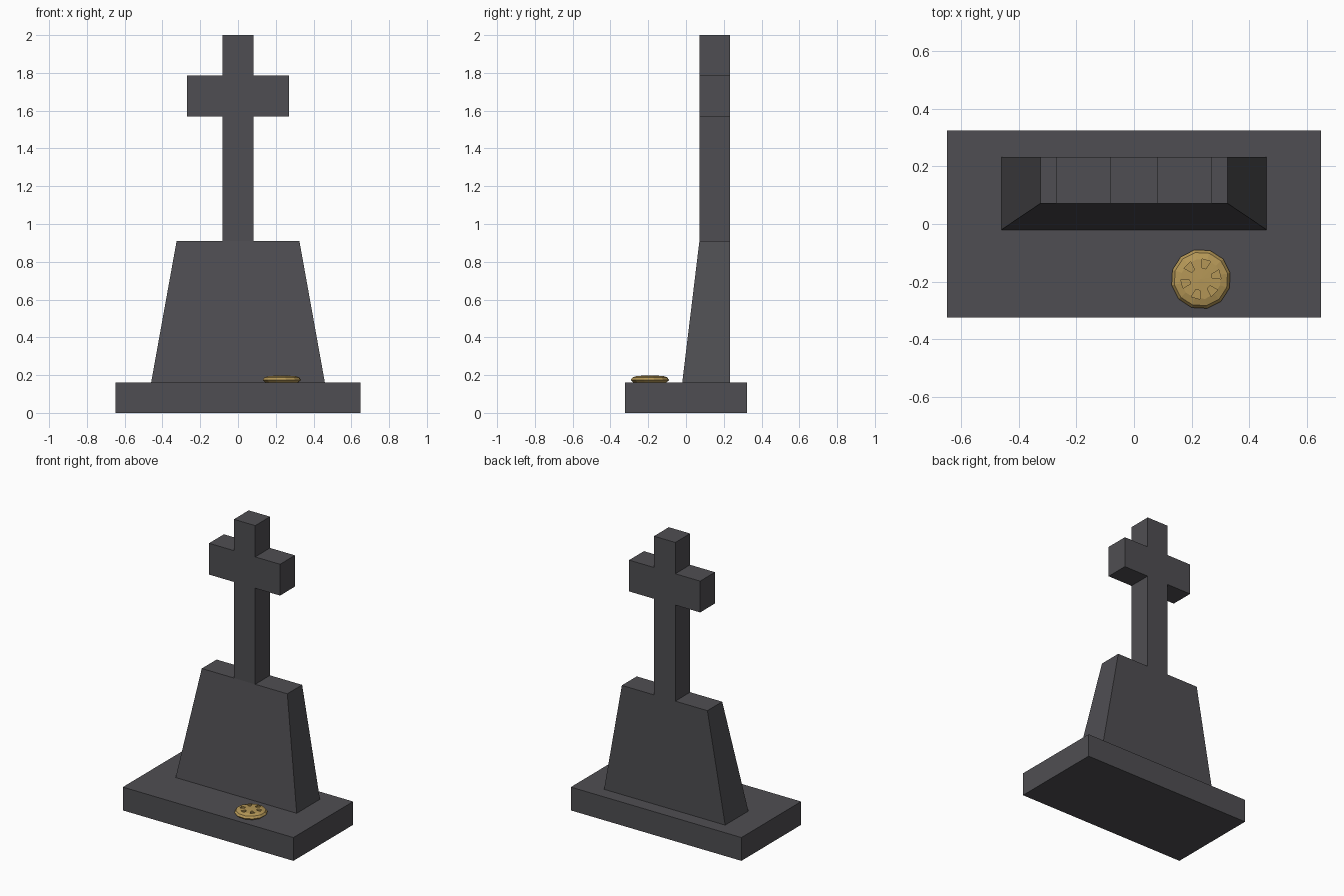
import bpy, bmesh, math
from mathutils import Matrix, Vector

if "Cube" in bpy.data.objects:
    bpy.data.objects.remove(bpy.data.objects["Cube"])


def material(name, rgb):
    m = bpy.data.materials.new(name)
    m.diffuse_color = (*rgb, 1)
    m.use_nodes = True
    m.node_tree.nodes["Principled BSDF"].inputs["Base Color"].default_value = m.diffuse_color
    return m


STONE = material("dark stone", (0.078, 0.076, 0.084))
GOLD = material("golden crust", (0.46, 0.31, 0.095))


def finish(bm, name, mat):
    bmesh.ops.recalc_face_normals(bm, faces=bm.faces)
    me = bpy.data.meshes.new(name)
    bm.to_mesh(me)
    bm.free()
    me.materials.append(mat)
    ob = bpy.data.objects.new(name, me)
    bpy.context.collection.objects.link(ob)
    return ob


def prism(name, half, y0, y1, front_foot=None):
    """Extrude a left-right mirrored (x, z) outline along y; optionally pull the foot forward."""
    outline = half + [(-x, z) for x, z in reversed(half)]
    foot = min(z for _, z in half)
    bm = bmesh.new()
    rings = []
    for y, yf in ((y0, front_foot), (y1, None)):
        rings.append([bm.verts.new((x, yf if yf is not None and z == foot else y, z))
                      for x, z in outline])
    bm.faces.new(rings[0])
    bm.faces.new(rings[1])
    n = len(outline)
    for i in range(n):
        j = (i + 1) % n
        bm.faces.new((rings[0][i], rings[0][j], rings[1][j], rings[1][i]))
    return finish(bm, name, STONE)


# Stone: plinth, tapered block, cross
prism("plinth", [(0.648, 0), (0.648, 0.16)], -0.324, 0.324)
prism("tapered_block", [(0.46, 0.16), (0.325, 0.91)], 0.071, 0.232, front_foot=-0.02)
prism("cross", [(0.081, 0.91), (0.081, 1.57), (0.27, 1.57), (0.27, 1.785),
                (0.081, 1.785), (0.081, 2.0)], 0.071, 0.232)

# Round flat loaf lying on the plinth
CENTRE = Vector((0.232, -0.191, 0.16))
SIDES = 12
bm = bmesh.new()
rings = []
for r, z in ((0.088, 0), (0.104, 0.014), (0.094, 0.028), (0.07, 0.036)):
    rings.append([bm.verts.new((r * math.cos(a), r * math.sin(a), z))
                  for a in (2 * math.pi * (i + 0.4) / SIDES for i in range(SIDES))])
for lo, hi in zip(rings, rings[1:]):
    for i in range(SIDES):
        j = (i + 1) % SIDES
        bm.faces.new((lo[i], lo[j], hi[j], hi[i]))
bm.faces.new(rings[0])
top = bm.verts.new((0, 0, 0.038))
for i in range(SIDES):
    bm.faces.new((rings[-1][i], rings[-1][(i + 1) % SIDES], top))
bmesh.ops.translate(bm, verts=bm.verts, vec=CENTRE)
loaf = finish(bm, "round_loaf", GOLD)

# Six wedge-shaped slots cut into the crust
bm = bmesh.new()
for k in range(6):
    turn = Matrix.Translation(CENTRE) @ Matrix.Rotation(math.radians(14 + 60 * k), 4, 'Z')
    lo, hi = [[bm.verts.new(turn @ Vector((x, y, z)))
               for x, y in ((0.039, -0.007), (0.068, -0.016), (0.068, 0.016), (0.039, 0.007))]
              for z in (0.026, 0.06)]
    bm.faces.new(lo)
    bm.faces.new(hi)
    for i in range(4):
        j = (i + 1) % 4
        bm.faces.new((lo[i], lo[j], hi[j], hi[i]))
cutter = finish(bm, "slot_cutter", GOLD)
cutter.hide_render = True
cutter.hide_viewport = True
mod = loaf.modifiers.new("slots", 'BOOLEAN')
mod.operation = 'DIFFERENCE'
mod.solver = 'EXACT'
mod.object = cutter
